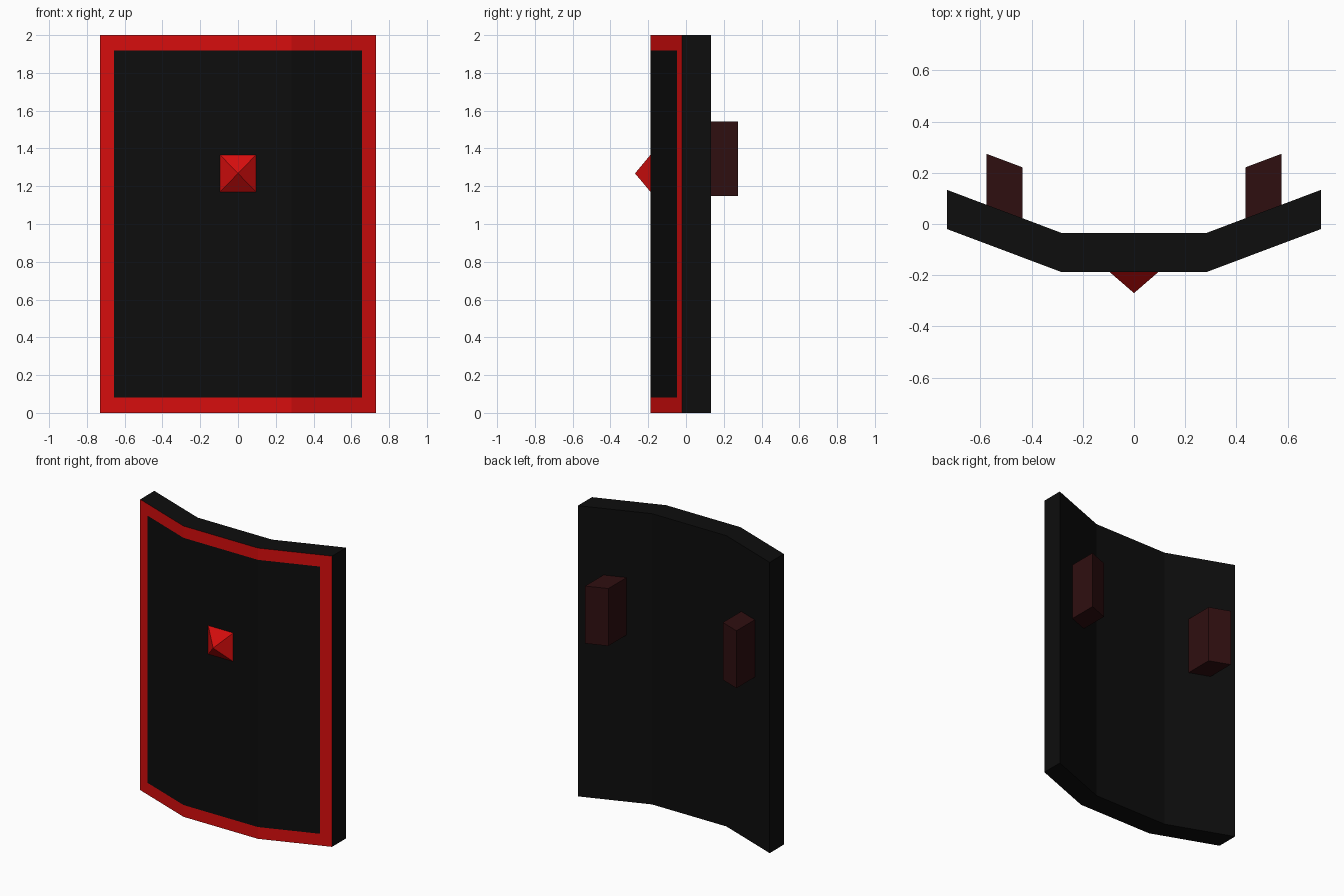
import bpy, bmesh

cube = bpy.data.objects.get("Cube")
if cube:
    bpy.data.objects.remove(cube, do_unlink=True)


def material(name, color):
    mat = bpy.data.materials.new(name)
    mat.use_nodes = True
    mat.diffuse_color = (*color, 1)
    bsdf = next(n for n in mat.node_tree.nodes if n.type == 'BSDF_PRINCIPLED')
    bsdf.inputs["Base Color"].default_value = (*color, 1)
    return mat


BLACK = material("black", (0.004, 0.004, 0.004))
RED = material("bright red", (0.68, 0.004, 0.004))
MAROON = material("dark maroon", (0.028, 0.0045, 0.005))

HALF_W, FLAT, HEIGHT = 0.73, 0.283, 2.0
THICK, RIM_X, RIM_Z = 0.153, 0.073, 0.081


def front_y(x):
    """Depth of the bent front surface: flat centre, wings swept back."""
    return -0.188 + max(0, abs(x) - FLAT) * 0.168 / (HALF_W - FLAT)


def finish(bm, name, mats):
    bmesh.ops.recalc_face_normals(bm, faces=bm.faces[:])
    mesh = bpy.data.meshes.new(name)
    bm.to_mesh(mesh)
    bm.free()
    for mat in mats:
        mesh.materials.append(mat)
    obj = bpy.data.objects.new(name, mesh)
    bpy.context.collection.objects.link(obj)
    return obj


def extrude_back(bm, depth):
    """Turn the front sheet into a solid; returns nothing."""
    new = bmesh.ops.extrude_face_region(bm, geom=bm.faces[:], use_keep_orig=True)
    verts = [v for v in new["geom"] if isinstance(v, bmesh.types.BMVert)]
    bmesh.ops.translate(bm, vec=(0, depth, 0), verts=verts)


# Shield panel: bent sheet with a red rim on the front faces
bm = bmesh.new()
inner = HALF_W - RIM_X
xs = [-HALF_W, -inner, -FLAT, FLAT, inner, HALF_W]
zs = [0, RIM_Z, HEIGHT - RIM_Z, HEIGHT]
grid = [[bm.verts.new((x, front_y(x), z)) for x in xs] for z in zs]
for low, high in zip(grid, grid[1:]):
    for i in range(len(xs) - 1):
        face = bm.faces.new((low[i], low[i + 1], high[i + 1], high[i]))
        mid = face.calc_center_median()
        on_rim = abs(mid.x) > inner or not RIM_Z < mid.z < HEIGHT - RIM_Z
        face.material_index = int(on_rim)
extrude_back(bm, THICK)
bm.normal_update()
for face in bm.faces:
    on_front = all(abs(v.co.y - front_y(v.co.x)) < 0.001 for v in face.verts)
    if not on_front:
        face.material_index = 0
finish(bm, "shield_panel", [BLACK, RED])

# Pyramid spike on the front
bm = bmesh.new()
base = [bm.verts.new((sx * 0.095, front_y(0), 1.268 + sz * 0.098))
        for sx, sz in ((-1, -1), (1, -1), (1, 1), (-1, 1))]
tip = bm.verts.new((0, -0.27, 1.268))
bm.faces.new(base)
for i in range(4):
    bm.faces.new((base[i], base[(i + 1) % 4], tip))
finish(bm, "centre_spike", [RED])

# Two grip blocks following the slope of the back
for name, side in (("left_grip", 1), ("right_grip", -1)):
    bm = bmesh.new()
    corners = [(0.436, 1.147), (0.576, 1.147), (0.576, 1.542), (0.436, 1.542)]
    bm.faces.new([bm.verts.new((side * x, front_y(x) + THICK, z)) for x, z in corners])
    extrude_back(bm, 0.199)
    finish(bm, name, [MAROON])
